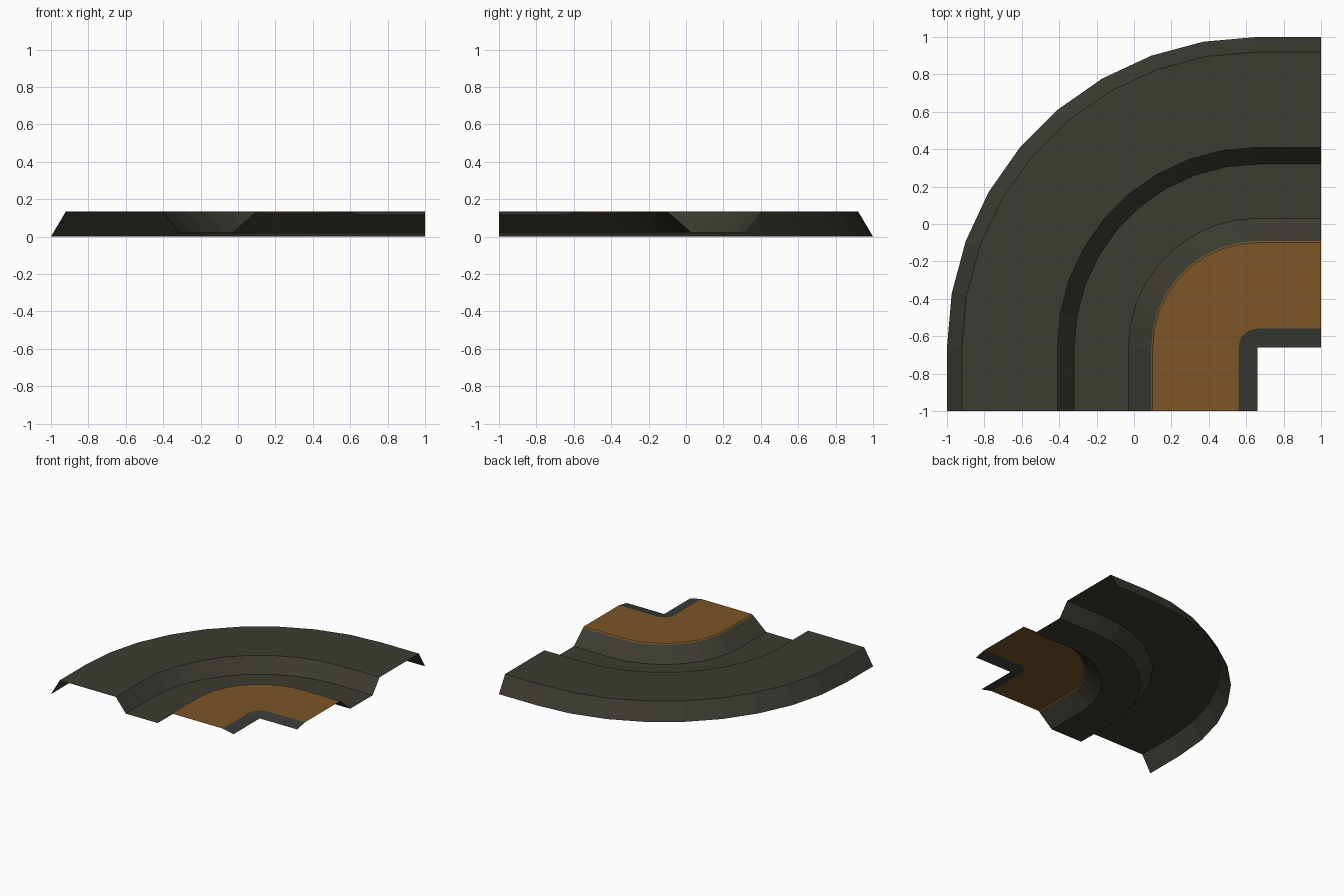
import bpy, bmesh, math

if "Cube" in bpy.data.objects:
    bpy.data.objects.remove(bpy.data.objects["Cube"])

CX, CY, STEPS = 0.66, -0.66, 9      # centre and facets of the quarter turn


def material(name, rgb):
    m = bpy.data.materials.new(name)
    m.diffuse_color = (*rgb, 1)
    m.use_nodes = True
    m.node_tree.nodes["Principled BSDF"].inputs["Base Color"].default_value = m.diffuse_color
    return m


def path_point(r, i):
    """Point i along the corner at radius r: straight, quarter turn, straight."""
    if i == 0:
        return CX - r, -1.0
    if i == STEPS + 2:
        return 1.0, CY + r
    a = math.pi / 2 * (i - 1) / STEPS
    return CX - r * math.cos(a), CY + r * math.sin(a)


def sweep(name, profile, mat):
    """Sweep an open (radius, height) profile round the corner as a sheet."""
    bm = bmesh.new()
    rows = [[bm.verts.new((*path_point(r, i), z)) for r, z in profile]
            for i in range(STEPS + 3)]
    for a, b in zip(rows, rows[1:]):
        for j in range(len(profile) - 1):
            bm.faces.new((a[j], a[j + 1], b[j + 1], b[j]))
    bmesh.ops.remove_doubles(bm, verts=bm.verts, dist=1e-5)
    bm.normal_update()
    if sum(f.normal.z for f in bm.faces) < 0:
        bmesh.ops.reverse_faces(bm, faces=bm.faces)
    me = bpy.data.meshes.new(name)
    bm.to_mesh(me)
    bm.free()
    me.materials.append(mat)
    ob = bpy.data.objects.new(name, me)
    bpy.context.collection.objects.link(ob)


stone = material("dark stone", (0.045, 0.043, 0.032))
earth = material("brown earth", (0.20, 0.093, 0.02))
edge = material("grey edging", (0.041, 0.043, 0.036))

# Outer skirt, raised bank, sunken channel and slope up to the inner ground
sweep("bank_and_channel", [(1.66, 0), (1.58, 0.135), (1.07, 0.135), (0.98, 0.022),
                           (0.69, 0.022), (0.568, 0.128)], stone)
# Inner raised ground, spilling slightly over its rim
sweep("inner_ground", [(0.568, 0.128), (0.56, 0.135), (0.10, 0.135)], earth)
# Sloped lip closing to the sharp inside corner
sweep("inner_lip", [(0.10, 0.135), (0.0, 0.115)], edge)
